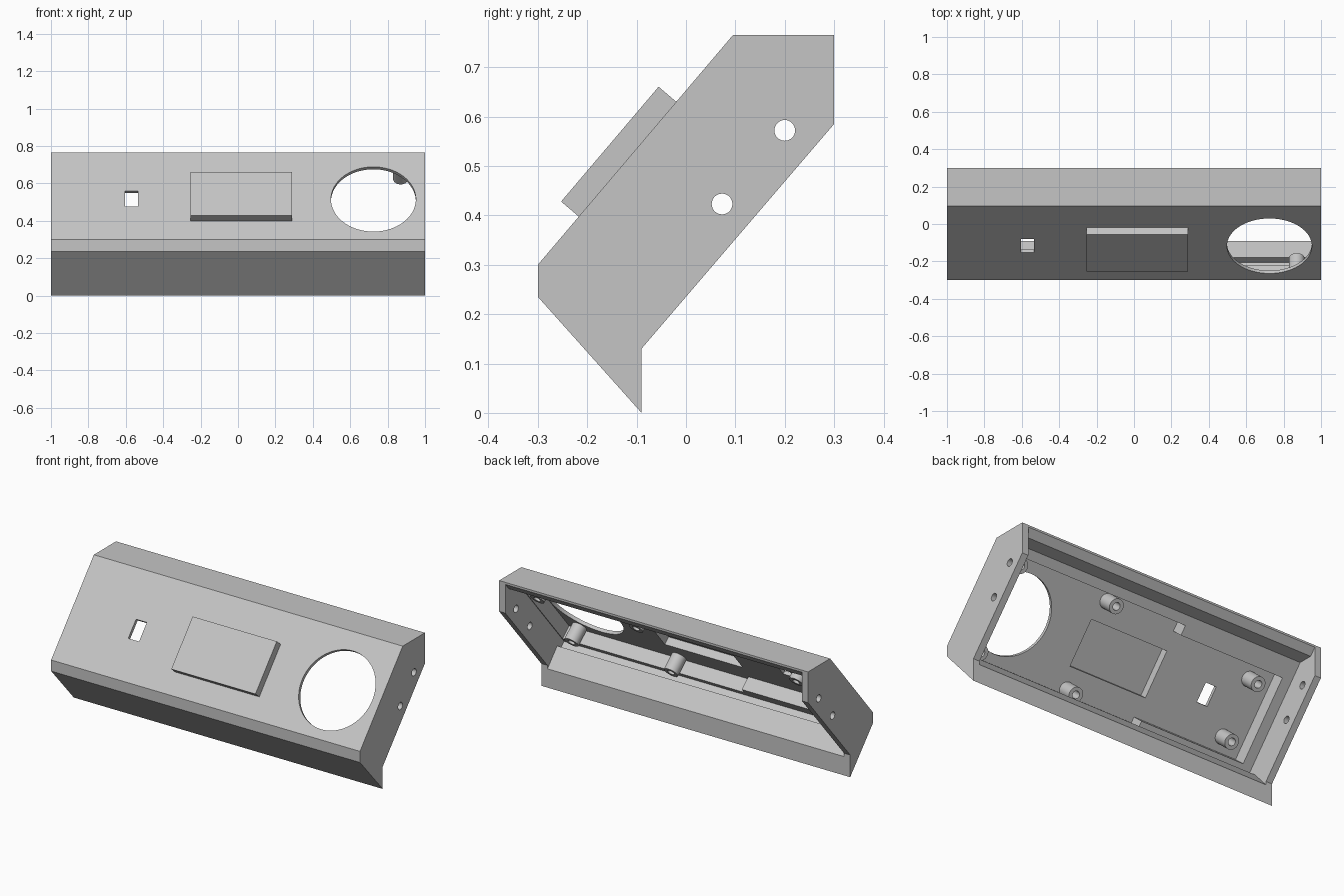
import bpy, bmesh, math
from mathutils import Matrix

if "Cube" in bpy.data.objects:
    bpy.data.objects.remove(bpy.data.objects["Cube"], do_unlink=True)

grey = bpy.data.materials.new("light_grey_plastic")
grey.use_nodes = True
colour = (0.56, 0.56, 0.56, 1)
grey.diffuse_color = colour
grey.node_tree.nodes["Principled BSDF"].inputs["Base Color"].default_value = colour

# Panel frame: x across, y up the slope, z outward from the sloping front
SLOPE = math.atan2(0.465, 0.395)
PANEL = Matrix.Translation((0, -0.3, 0.3)) @ Matrix.Rotation(SLOPE, 4, 'X')


def finish(name, bm):
    bmesh.ops.recalc_face_normals(bm, faces=bm.faces)
    mesh = bpy.data.meshes.new(name)
    bm.to_mesh(mesh)
    bm.free()
    mesh.materials.append(grey)
    ob = bpy.data.objects.new(name, mesh)
    bpy.context.collection.objects.link(ob)
    return ob


def prism(name, profile, half):
    """Side profile of (y, z) points pushed across the width."""
    bm = bmesh.new()
    face = bm.faces.new([bm.verts.new((-half, y, z)) for y, z in profile])
    new = bmesh.ops.extrude_face_region(bm, geom=[face])["geom"]
    verts = [v for v in new if isinstance(v, bmesh.types.BMVert)]
    bmesh.ops.translate(bm, verts=verts, vec=(2 * half, 0, 0))
    return finish(name, bm)


def panel_box(name, x, t, h):
    """Box in panel coordinates, each argument a (low, high) pair."""
    bm = bmesh.new()
    bmesh.ops.create_cube(bm, size=1)
    for v in bm.verts:
        v.co = [lo + (c + 0.5) * (hi - lo) for c, (lo, hi) in zip(v.co, (x, t, h))]
    bm.transform(PANEL)
    return finish(name, bm)


def cylinder(name, radius, length, matrix, sides):
    bm = bmesh.new()
    bmesh.ops.create_cone(bm, cap_ends=True, segments=sides, radius1=radius,
                          radius2=radius, depth=length, matrix=matrix)
    return finish(name, bm)


def combine(target, tool, operation='DIFFERENCE'):
    mod = target.modifiers.new("combine", 'BOOLEAN')
    mod.operation, mod.object, mod.solver = operation, tool, 'EXACT'
    bpy.context.view_layer.objects.active = target
    bpy.ops.object.modifier_apply(modifier=mod.name)
    bpy.data.objects.remove(tool, do_unlink=True)


def post(name, x, t):
    """Hollow screw post standing on the inside of the panel."""
    bm = bmesh.new()
    ring = [(0.042, -0.018), (0.042, -0.12), (0.021, -0.12), (0.021, -0.018)]
    verts = [bm.verts.new((r, 0, h)) for r, h in ring]
    edges = [bm.edges.new((verts[i], verts[(i + 1) % 4])) for i in range(4)]
    bmesh.ops.spin(bm, geom=verts + edges, axis=(0, 0, 1), cent=(0, 0, 0),
                   angle=math.tau, steps=32)
    bmesh.ops.remove_doubles(bm, verts=bm.verts, dist=0.0005)
    bm.transform(PANEL @ Matrix.Translation((x, t, 0)))
    return finish(name, bm)


# Outer housing
housing = prism("housing", [(0.095, 0.765), (0.3, 0.765), (0.3, 0.585), (-0.09, 0.13),
                            (-0.09, 0), (-0.3, 0.235), (-0.3, 0.3)], 1)

# Raised display cover
combine(housing, panel_box("cover", (-0.255, 0.29), (0.128, 0.433), (-0.01, 0.047)), 'UNION')

# Open back with a lid groove at the bottom and a lid seat at the top
combine(housing, prism("cavity", [(-0.045, 0.06), (-0.18, 0.21), (-0.206, 0.18),
                                  (-0.244, 0.212), (0.183, 0.714), (0.266, 0.714),
                                  (0.3, 0.753), (0.4, 0.753), (0.4, 0.06)], 0.96))

# Circuit pocket, wide at one end, then the display recess and switch slot
combine(housing, panel_box("pocket_wide", (-0.22, 0.955), (0.002, 0.575), (-0.13, -0.02)))
combine(housing, panel_box("pocket_narrow", (-0.9, -0.21), (0.035, 0.52), (-0.13, -0.02)))
combine(housing, panel_box("display_recess", (-0.235, 0.27), (0.148, 0.413), (-0.1, 0.027)))
combine(housing, panel_box("switch_slot", (-0.605, -0.535), (0.23, 0.341), (-0.1, 0.1)))

# Large round opening
combine(housing, cylinder("round_opening", 0.227, 0.2,
                          PANEL @ Matrix.Translation((0.724, 0.282, 0)), 96))

# Screw holes through both end walls
for y, z in [(0.073, 0.423), (0.2, 0.572)]:
    turn = Matrix.Translation((0, y, z)) @ Matrix.Rotation(math.pi / 2, 4, 'Y')
    combine(housing, cylinder("end_hole", 0.021, 3, turn, 32))

# Screw posts inside
posts = [post(f"screw_post_{i + 1}", x, t) for i, (x, t) in enumerate(
    [(0.23, 0.03), (0.23, 0.53), (0.87, 0.04), (0.87, 0.53), (-0.767, 0.117), (-0.767, 0.443)])]

# Smooth the round parts and keep the edges sharp
bpy.ops.object.select_all(action='DESELECT')
for ob in [housing] + posts:
    ob.select_set(True)
bpy.context.view_layer.objects.active = housing
bpy.ops.object.shade_smooth_by_angle(angle=math.radians(25))
